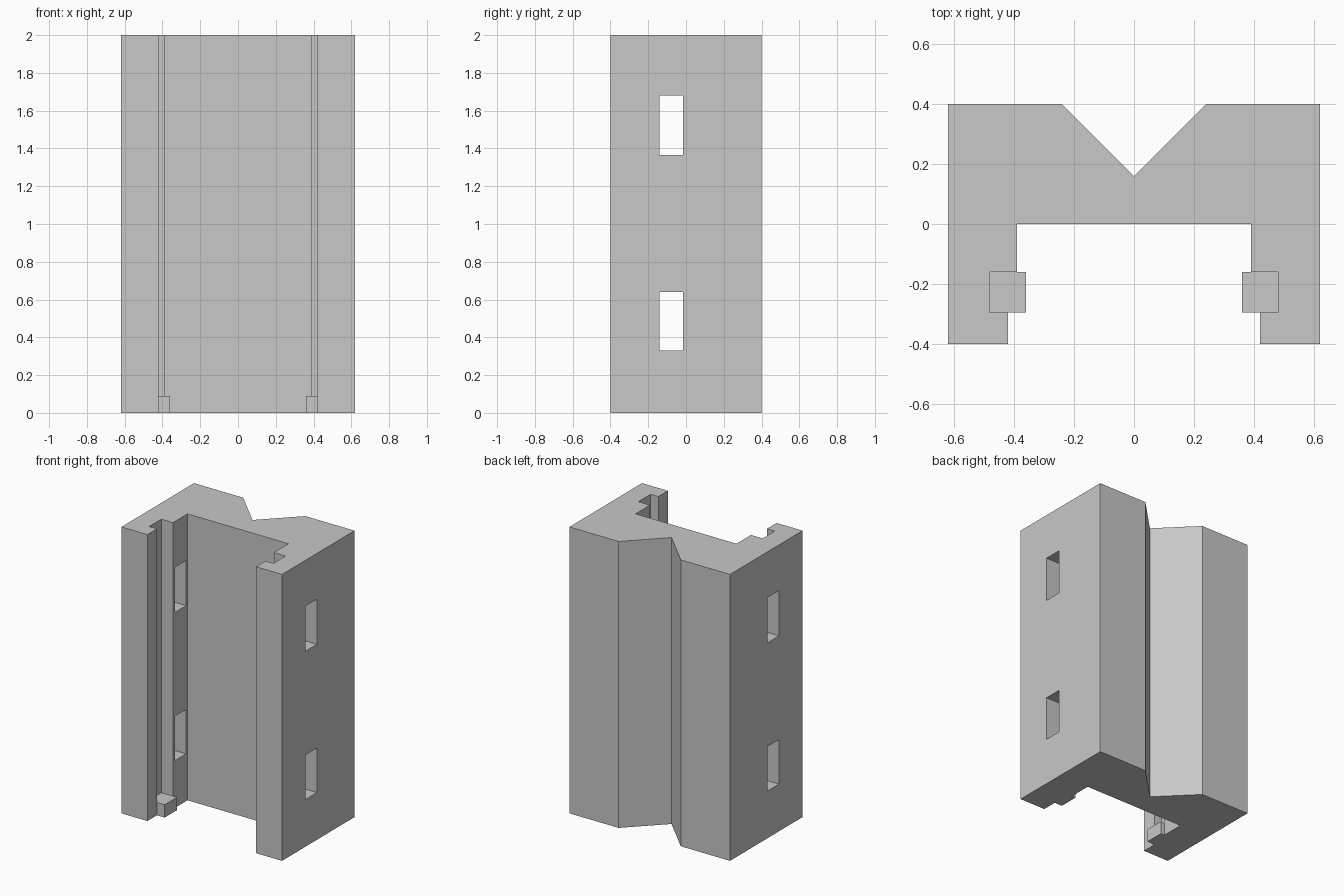
import bpy
import bmesh

cube = bpy.data.objects.get("Cube")
if cube:
    bpy.data.objects.remove(cube, do_unlink=True)

HEIGHT = 2.0

grey = bpy.data.materials.new("plain grey")
grey.use_nodes = True
grey.diffuse_color = (0.58, 0.58, 0.58, 1)
grey.node_tree.nodes["Principled BSDF"].inputs["Base Color"].default_value = grey.diffuse_color


def prism(name, outline, z0, z1):
    """Extrude a closed xy outline from z0 up to z1."""
    bm = bmesh.new()
    face = bm.faces.new([bm.verts.new((x, y, z0)) for x, y in outline])
    top = bmesh.ops.extrude_face_region(bm, geom=[face])["geom"]
    for v in top:
        if isinstance(v, bmesh.types.BMVert):
            v.co.z = z1
    bmesh.ops.recalc_face_normals(bm, faces=bm.faces)
    mesh = bpy.data.meshes.new(name)
    bm.to_mesh(mesh)
    bm.free()
    mesh.materials.append(grey)
    obj = bpy.data.objects.new(name, mesh)
    bpy.context.collection.objects.link(obj)
    return obj


def box(name, x0, x1, y0, y1, z0, z1):
    return prism(name, [(x0, y0), (x1, y0), (x1, y1), (x0, y1)], z0, z1)


# Channel body: half outline from the V notch round to the inner wall, then mirrored
half = [(0, 0.16), (0.24, 0.4), (0.62, 0.4), (0.62, -0.4), (0.42, -0.4),
        (0.42, -0.295), (0.48, -0.295), (0.48, -0.16), (0.39, -0.16), (0.39, 0)]
outline = half + [(-x, y) for x, y in reversed(half[1:])]
body = prism("channel_body", outline, 0, HEIGHT)

# Two slots running through both side arms
for label, z0, z1 in (("lower", 0.33, 0.64), ("upper", 1.365, 1.68)):
    cutter = box(label + "_slot_cutter", -0.8, 0.8, -0.14, -0.015, z0, z1)
    cutter.hide_render = True
    cutter.hide_set(True)
    cut = body.modifiers.new(label + "_slots", "BOOLEAN")
    cut.operation = "DIFFERENCE"
    cut.solver = "EXACT"
    cut.object = cutter

# Bake the slots into the body and drop the cutters
depsgraph = bpy.context.evaluated_depsgraph_get()
baked = bpy.data.meshes.new_from_object(body.evaluated_get(depsgraph))
cutters = [m.object for m in body.modifiers]
body.modifiers.clear()
body.data = baked
for cutter in cutters:
    bpy.data.objects.remove(cutter, do_unlink=True)

# Stop blocks seated at the foot of each groove
box("left_stop_block", 0.36, 0.48, -0.295, -0.16, 0, 0.09)
box("right_stop_block", -0.48, -0.36, -0.295, -0.16, 0, 0.09)
